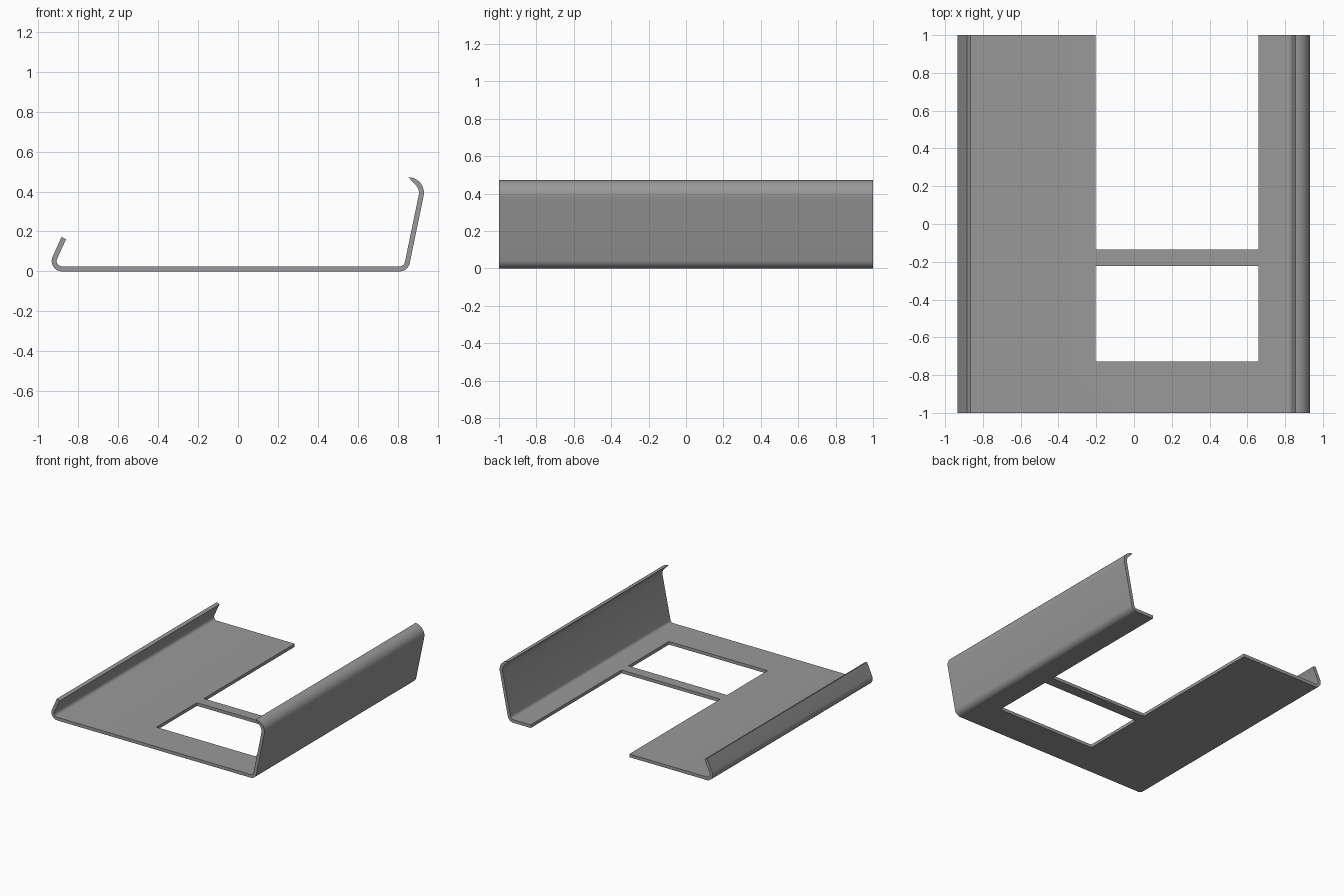
import bpy, bmesh, math

if "Cube" in bpy.data.objects:
    bpy.data.objects.remove(bpy.data.objects["Cube"])

def arc(cx, cz, r, a0, a1, n=10):
    """Points on a circular bend, angles in degrees."""
    return [(cx + r * math.cos(math.radians(a0 + (a1 - a0) * i / n)),
             cz + r * math.sin(math.radians(a0 + (a1 - a0) * i / n))) for i in range(n + 1)]

T = 0.025          # sheet thickness
R = 0.052          # outer radius of the lower bends
WALL = -11.5       # direction of the right wall's outward normal
LIP = 155          # direction of the left lip's outward normal

# Bent sheet cross-section: outside from lip tip to hook tip, then back inside
profile = [(-0.885, 0.172)]
profile += arc(-0.882, R, R, LIP, 270)
profile += arc(0.81, R, R, -90, WALL)
profile += arc(0.854, 0.394, 0.078, WALL, 90, 16)
profile += arc(0.854, 0.394, 0.053, 40, WALL, 8)
profile += arc(0.81, R, R - T, WALL, -90)
profile += arc(-0.882, R, R - T, 270, LIP)
profile += [(-0.862, 0.161)]

bm = bmesh.new()
face = bm.faces.new([bm.verts.new((x, -1, z)) for x, z in profile])
ext = bmesh.ops.extrude_face_region(bm, geom=[face])
bmesh.ops.translate(bm, vec=(0, 2, 0),
                    verts=[v for v in ext["geom"] if isinstance(v, bmesh.types.BMVert)])
bmesh.ops.recalc_face_normals(bm, faces=bm.faces)
mesh = bpy.data.meshes.new("bent_sheet_tray")
bm.to_mesh(mesh)
bm.free()
tray = bpy.data.objects.new("bent_sheet_tray", mesh)
bpy.context.collection.objects.link(tray)

grey = bpy.data.materials.new("mid grey")
grey.diffuse_color = (0.32, 0.32, 0.32, 1)
grey.use_nodes = True
grey.node_tree.nodes["Principled BSDF"].inputs["Base Color"].default_value = grey.diffuse_color
mesh.materials.append(grey)
bpy.context.view_layer.objects.active = tray
tray.select_set(True)

# Window and open slot cut through the floor, leaving a thin crossbar
for name, y0, y1 in (("window_cutter", -0.728, -0.222), ("slot_cutter", -0.136, 1.2)):
    bpy.ops.mesh.primitive_cube_add(size=1, location=(0.2275, (y0 + y1) / 2, 0))
    cutter = bpy.context.object
    cutter.name = name
    cutter.scale = (0.863, y1 - y0, 0.2)
    cutter.hide_render = True
    bpy.ops.object.select_all(action='DESELECT')
    tray.select_set(True)
    bpy.context.view_layer.objects.active = tray
    cut = tray.modifiers.new(name, 'BOOLEAN')
    cut.operation, cut.solver, cut.object = 'DIFFERENCE', 'EXACT', cutter
    bpy.ops.object.modifier_apply(modifier=cut.name)
    bpy.data.objects.remove(cutter)

bpy.ops.object.shade_smooth_by_angle(angle=math.radians(30))
